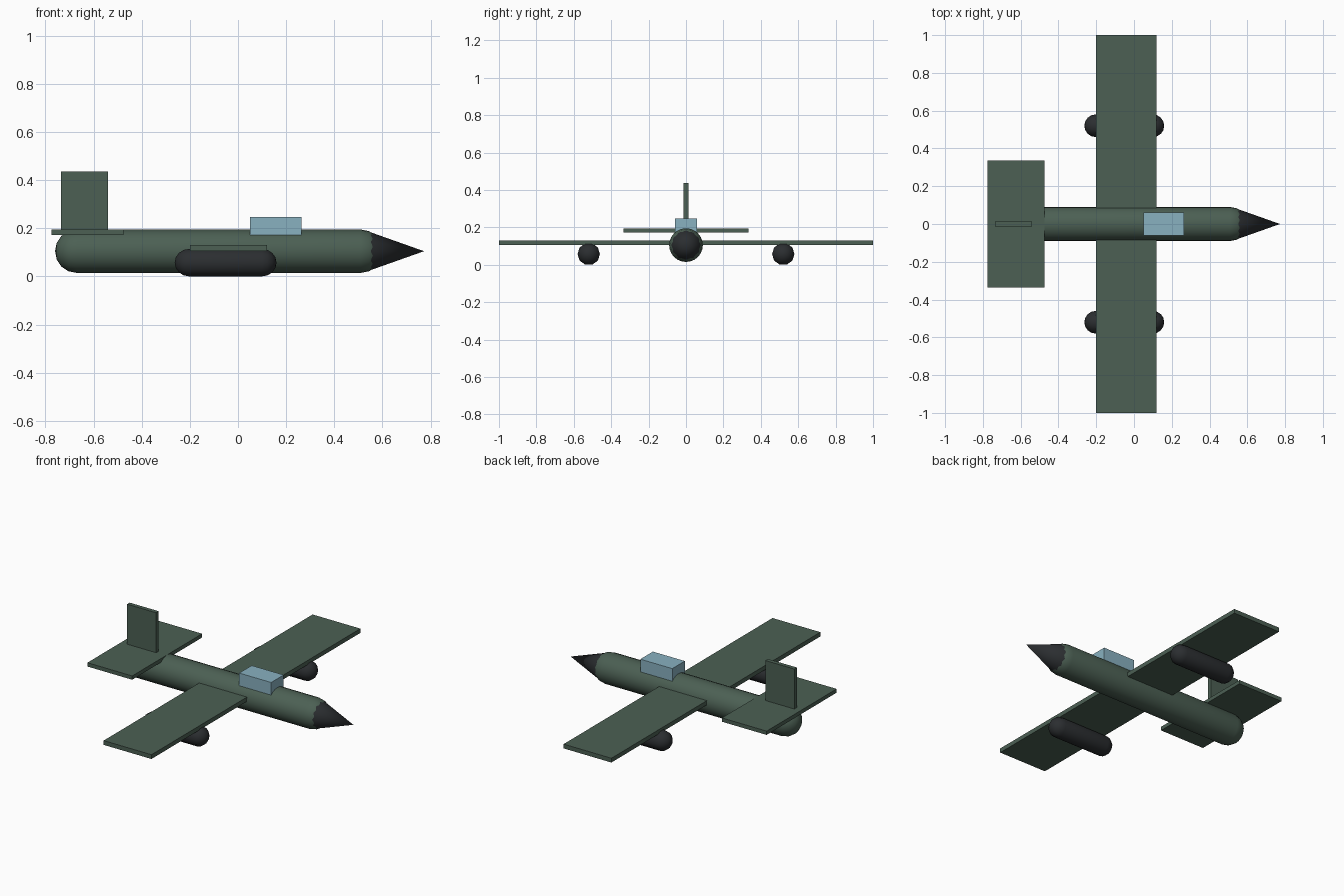
import bpy
import math

cube = bpy.data.objects.get("Cube")
if cube:
    bpy.data.objects.remove(cube, do_unlink=True)


def material(name, rgb):
    m = bpy.data.materials.new(name)
    m.use_nodes = True
    m.diffuse_color = (*rgb, 1)
    bsdf = next(n for n in m.node_tree.nodes if n.type == 'BSDF_PRINCIPLED')
    bsdf.inputs["Base Color"].default_value = (*rgb, 1)
    return m


GREEN = material("olive green", (0.072, 0.117, 0.088))
DARK = material("charcoal", (0.024, 0.027, 0.030))
BLUE = material("canopy blue", (0.25, 0.44, 0.53))


def finish(obj, name, mat):
    obj.name = obj.data.name = name
    obj.data.materials.append(mat)
    return obj


def box(name, mat, xs, ys, zs):
    """Block given by its extents along each axis."""
    bpy.ops.mesh.primitive_cube_add(size=1)
    obj = bpy.context.object
    for v in obj.data.vertices:
        v.co = [(a + b) / 2 + c * (b - a) for c, (a, b) in zip(v.co, (xs, ys, zs))]
    return finish(obj, name, mat)


def lathe_x(name, mat, profile, sides, y, z):
    """Revolve (x, radius) points around a lengthwise axis; both ends are tips."""
    inner = profile[1:-1]
    verts = [(profile[0][0], y, z), (profile[-1][0], y, z)]
    for x, r in inner:
        for i in range(sides):
            a = math.tau * i / sides
            verts.append((x, y + r * math.cos(a), z + r * math.sin(a)))
    faces = []
    last = 2 + (len(inner) - 1) * sides
    for i in range(sides):
        j = (i + 1) % sides
        faces.append((0, 2 + j, 2 + i))
        faces.append((1, last + i, last + j))
        for k in range(len(inner) - 1):
            a, b = 2 + k * sides, 2 + (k + 1) * sides
            faces.append((a + i, a + j, b + j, b + i))
    mesh = bpy.data.meshes.new(name)
    mesh.from_pydata(verts, [], faces)
    mesh.update()
    obj = bpy.data.objects.new(name, mesh)
    bpy.context.collection.objects.link(obj)
    bpy.ops.object.select_all(action='DESELECT')
    obj.select_set(True)
    bpy.context.view_layer.objects.active = obj
    bpy.ops.object.shade_smooth_by_angle(angle=math.radians(50))
    return finish(obj, name, mat)


def capsule(x0, x1, r, steps):
    """Profile of a cylinder with round ends."""
    arc = [math.pi / 2 * i / steps for i in range(steps + 1)]
    back = [(x0 + r - r * math.cos(a), r * math.sin(a)) for a in arc]
    front = [(x1 - r + r * math.cos(a), r * math.sin(a)) for a in reversed(arc)]
    return back + front


# Fuselage and nose cone
lathe_x("fuselage", GREEN, capsule(-0.76, 0.60, 0.09, 4), 24, 0, 0.105)
lathe_x("nose_cone", DARK, [(0.53, 0), (0.53, 0.086), (0.773, 0)], 12, 0, 0.105)

# Wing, tail and cockpit
box("wing", GREEN, (-0.20, 0.12), (-1, 1), (0.105, 0.131))
box("tailplane", GREEN, (-0.775, -0.475), (-0.335, 0.335), (0.172, 0.195))
box("tail_fin", GREEN, (-0.735, -0.54), (-0.0125, 0.0125), (0.18, 0.437))
box("canopy", BLUE, (0.05, 0.264), (-0.06, 0.06), (0.171, 0.248))

# Pods under the wing
for side, y in (("left", 0.52), ("right", -0.52)):
    lathe_x(side + "_pod", DARK, capsule(-0.263, 0.16, 0.06, 4), 10, y, 0.0575)
